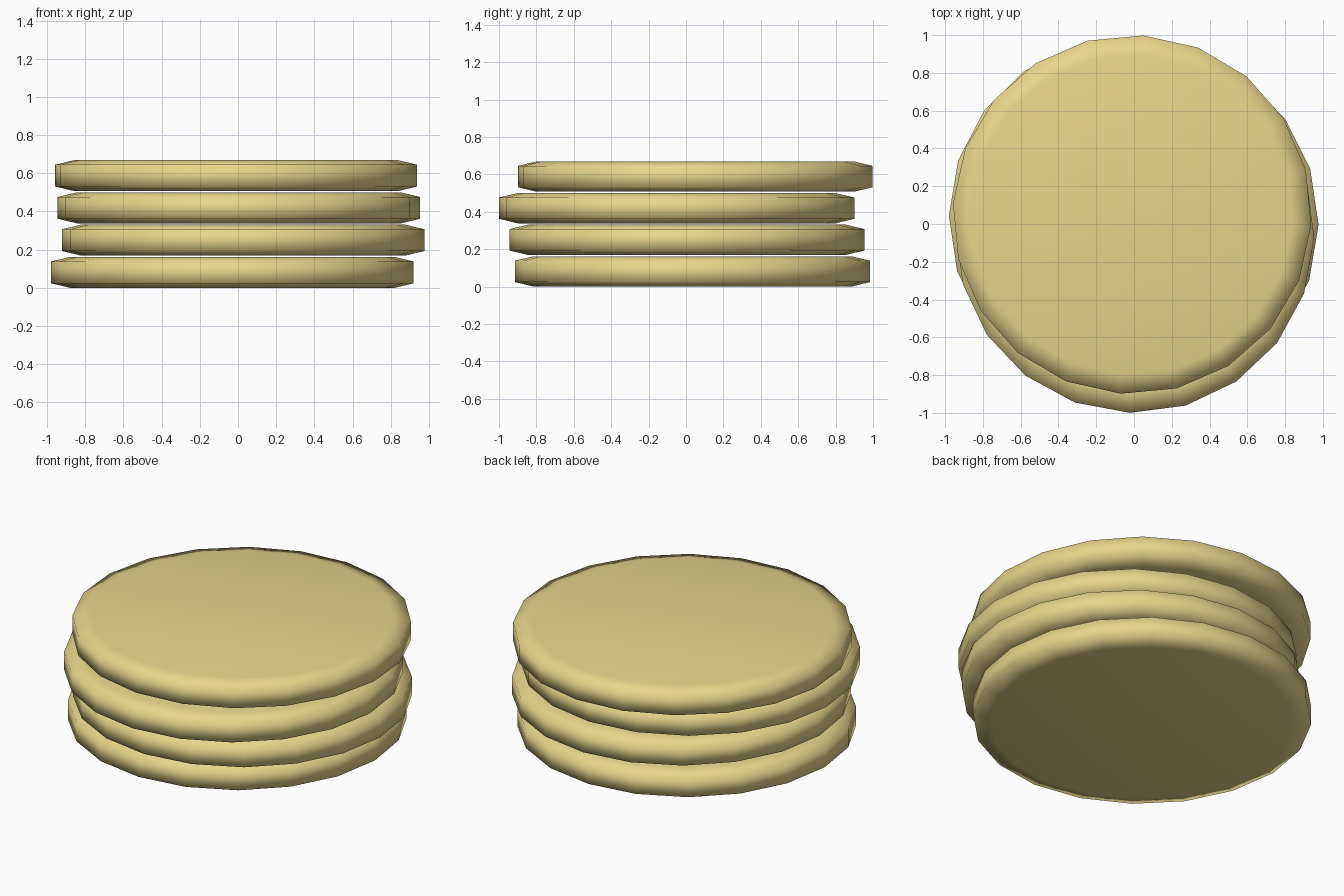
import bpy, bmesh
from math import cos, sin, pi, radians

if "Cube" in bpy.data.objects:
    bpy.data.objects.remove(bpy.data.objects["Cube"])

SIDES = 20
# radius and height of each ring, bottom to top
PROFILE = [(0.85, 0.0), (0.95, 0.024), (0.95, 0.138), (0.85, 0.162)]

mat = bpy.data.materials.new("pale_gold")
mat.diffuse_color = (0.80, 0.67, 0.26, 1)
mat.use_nodes = True
mat.node_tree.nodes["Principled BSDF"].inputs["Base Color"].default_value = mat.diffuse_color


def disc(name, x, y, z, turn):
    bm = bmesh.new()
    rings = []
    for r, h in PROFILE:
        rings.append([bm.verts.new((r * cos(2 * pi * i / SIDES + turn),
                                    r * sin(2 * pi * i / SIDES + turn), h))
                      for i in range(SIDES)])
    for low, high in zip(rings, rings[1:]):
        for i in range(SIDES):
            j = (i + 1) % SIDES
            bm.faces.new((low[i], low[j], high[j], high[i]))
    bm.faces.new(rings[0][::-1])
    bm.faces.new(rings[-1])
    for f in bm.faces:
        f.smooth = True
    mesh = bpy.data.meshes.new(name)
    bm.to_mesh(mesh)
    bm.free()
    mesh.materials.append(mat)
    ob = bpy.data.objects.new(name, mesh)
    ob.location = (x, y, z)
    bpy.context.collection.objects.link(ob)


# Loosely stacked discs: x, y offset and turn in degrees
STACK = [(-0.03, 0.035, -0.6), (0.027, 0.005, -0.5),
         (0.005, -0.05, -1.6), (-0.01, 0.05, -3.6)]
for n, (x, y, turn) in enumerate(STACK):
    disc(f"disc_{n + 1}", x, y, n * 0.169, radians(turn))
